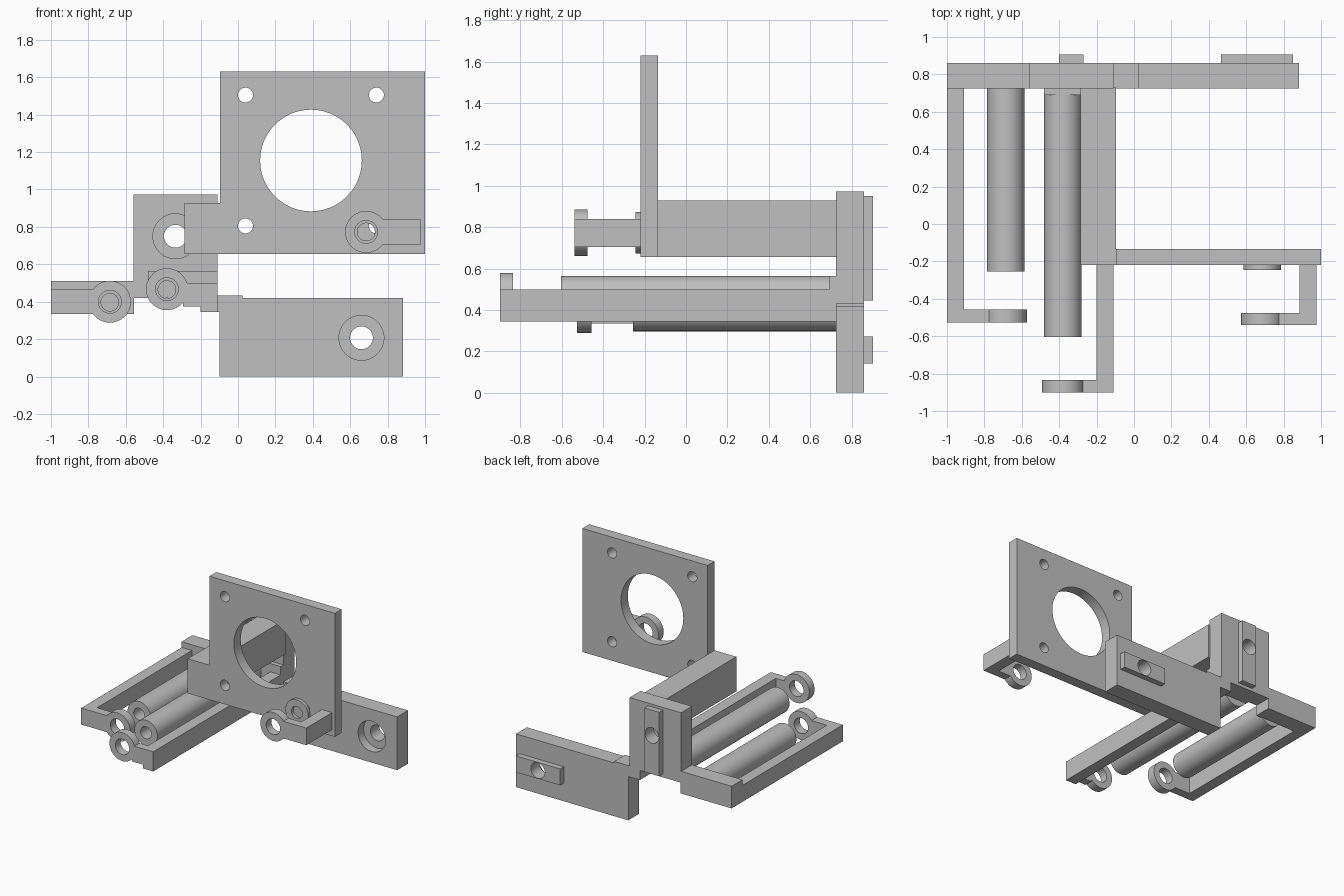
import bpy, bmesh
from math import radians
from mathutils import Matrix, Vector

if "Cube" in bpy.data.objects:
    bpy.data.objects.remove(bpy.data.objects["Cube"])

grey = bpy.data.materials.new("plain grey")
grey.use_nodes = True
grey.diffuse_color = (0.53, 0.53, 0.53, 1)
grey.node_tree.nodes["Principled BSDF"].inputs["Base Color"].default_value = grey.diffuse_color


def finish(name, bm):
    mesh = bpy.data.meshes.new(name)
    bm.to_mesh(mesh)
    bm.free()
    mesh.materials.append(grey)
    obj = bpy.data.objects.new(name, mesh)
    bpy.context.collection.objects.link(obj)
    return obj


def box(name, x, y, z):
    """Box from (low, high) ranges on each axis."""
    bm = bmesh.new()
    centre = Vector([sum(r) / 2 for r in (x, y, z)])
    size = [r[1] - r[0] for r in (x, y, z)]
    bmesh.ops.create_cube(bm, size=1, matrix=Matrix.Translation(centre) @ Matrix.Diagonal((*size, 1)))
    return finish(name, bm)


def rod(name, x, z, y, radius):
    """Solid cylinder lying along y."""
    bm = bmesh.new()
    place = Matrix.Translation((x, sum(y) / 2, z)) @ Matrix.Rotation(radians(90), 4, "X")
    bmesh.ops.create_cone(bm, cap_ends=True, segments=48, radius1=radius, radius2=radius,
                          depth=y[1] - y[0], matrix=place)
    return finish(name, bm)


def smooth(obj):
    bpy.ops.object.select_all(action="DESELECT")
    obj.select_set(True)
    bpy.context.view_layer.objects.active = obj
    bpy.ops.object.shade_smooth_by_angle(angle=radians(30))


def drill(obj, x, z, y, radius):
    """Cut a round hole along y."""
    cutter = rod(obj.name + "_cutter", x, z, y, radius)
    mod = obj.modifiers.new("hole", "BOOLEAN")
    mod.operation = "DIFFERENCE"
    mod.solver = "EXACT"
    mod.object = cutter
    bpy.context.view_layer.objects.active = obj
    bpy.ops.object.modifier_apply(modifier=mod.name)
    bpy.data.objects.remove(cutter)


def tube(name, x, z, y, outer, inner):
    obj = rod(name, x, z, y, outer)
    drill(obj, x, z, (y[0] - 0.1, y[1] + 0.1), inner)
    smooth(obj)
    return obj


BACK = (0.725, 0.86)
RAIL = (0.855, 0.905)
BORE, PILOT = 0.061, 0.047

# Large plate with a central opening and four corner holes
plate = box("motor_plate", (-0.095, 1.0), (-0.22, -0.135), (0.655, 1.63))
drill(plate, 0.39, 1.155, (-0.4, 0.1), 0.272)
for hx in (0.04, 0.74):
    for hz in (0.805, 1.505):
        drill(plate, hx, hz, (-0.4, 0.1), 0.04)
smooth(plate)
box("plate_beam", (-0.285, -0.095), (-0.22, 0.73), (0.655, 0.928))

# Back mounting blocks with counterbored screw holes and rear guide rails
mounts = [
    ("upper_mount", (-0.56, -0.11), (0.42, 0.972), (-0.335, 0.75), (-0.4, -0.27), (0.445, 0.95)),
    ("lower_mount", (-0.098, 0.882), (0, 0.42), (0.66, 0.207), (0.465, 0.85), (0.142, 0.272)),
]
for name, bx, bz, (hx, hz), rx, rz in mounts:
    block = box(name, bx, BACK, bz)
    drill(block, hx, hz, (0.6, 0.795), 0.12)
    drill(block, hx, hz, (0.6, 1.0), BORE)
    smooth(block)
    rail = box(name + "_rail", rx, RAIL, rz)
    drill(rail, hx, hz, (0.6, 1.0), BORE)
    smooth(rail)
box("side_mount", (-1.0, -0.555), BACK, (0.335, 0.51))
box("mount_bridge", (-0.2, 0.025), BACK, (0.345, 0.432))
box("rod_backing", (-0.48, -0.11), (0.69, 0.73), (0.42, 0.565))

# Spring rods and the boss on the plate
tube("outer_rod", -0.685, 0.397, (-0.255, 0.73), 0.1, PILOT)
tube("inner_rod", -0.38, 0.465, (-0.605, 0.7), 0.1, PILOT)
tube("plate_boss", 0.685, 0.773, (-0.245, -0.22), 0.1, PILOT)

# Arms, each ending in a ring: ring centre, ring y, arm x, arm z, link z, arm back y
arms = [
    ("outer", (-0.685, 0.4), (-0.527, -0.457), (-1.0, -0.91), (0.335, 0.465), (0.335, 0.465), 0.73),
    ("inner", (-0.38, 0.467), (-0.9, -0.835), (-0.2, -0.11), (0.345, 0.5), (0.375, 0.5), 0.73),
    ("plate", (0.685, 0.773), (-0.54, -0.475), (0.885, 0.975), (0.705, 0.84), (0.705, 0.84), -0.215),
]
for name, (cx, cz), ry, ax, az, lz, back in arms:
    box(name + "_arm", ax, (ry[0], back), az)
    tube(name + "_ring", cx, cz, ry, 0.112, BORE)
    side = 1 if ax[0] > cx else -1
    ends = sorted((cx + side * 0.085, ax[0] if side > 0 else ax[1]))
    box(name + "_link", ends, ry, lz)
